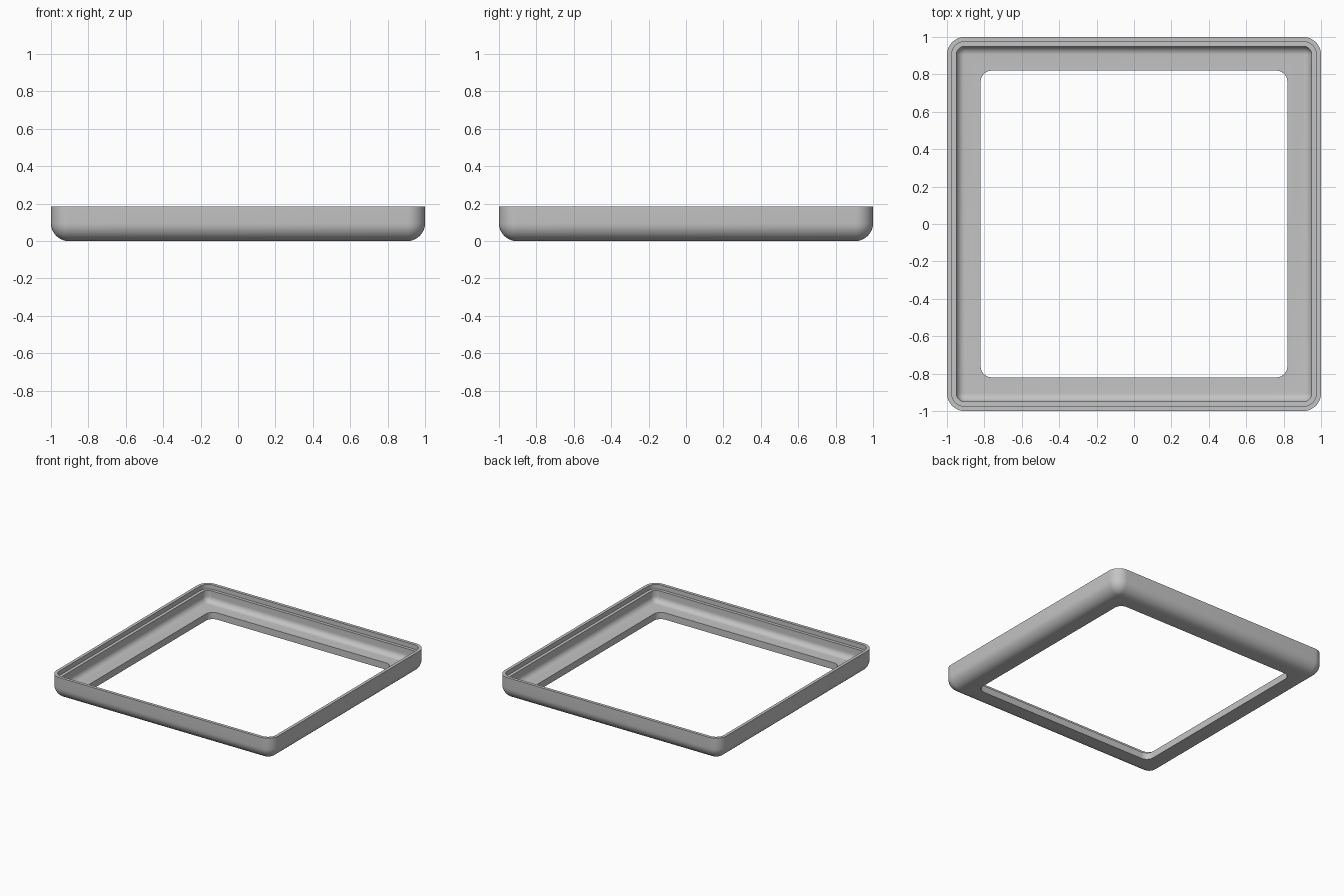
import bpy
import bmesh
from math import sin, cos, pi, radians

cube = bpy.data.objects.get("Cube")
if cube:
    bpy.data.objects.remove(cube, do_unlink=True)

HEIGHT = 0.184
FLOOR = 0.055      # thickness of the bottom flange
WALL = 0.05        # thickness of the side wall
ROUND = 0.095      # outer corner and bottom edge radius
OPENING = 0.82     # half width of the window
STEPS = 10         # segments per rounded corner

grey = bpy.data.materials.new("plain grey")
grey.use_nodes = True
colour = (0.55, 0.55, 0.55, 1)
grey.diffuse_color = colour
grey.node_tree.nodes["Principled BSDF"].inputs["Base Color"].default_value = colour


def rounded_square(bm, half, radius, z):
    """Ring of vertices around a square with rounded corners."""
    ring = []
    centre = half - radius
    for corner, (sx, sy) in enumerate([(1, 1), (-1, 1), (-1, -1), (1, -1)]):
        for i in range(STEPS + 1):
            a = (corner + i / STEPS) * pi / 2
            ring.append(bm.verts.new((sx * centre + radius * cos(a),
                                      sy * centre + radius * sin(a), z)))
    return ring


def fillet(half, radius, base):
    """Quarter-round from a wall down to a floor, as (half, radius, z)."""
    result = []
    for i in range(STEPS + 1):
        a = i / STEPS * pi / 2
        r = radius * cos(a)
        result.append((half - radius + r, r, base + radius * (1 - sin(a))))
    return result


# Cross-section: rim, outer wall, underside, window edge, floor, inner wall, ledge
inner = 1 - WALL
lip = 1 - WALL / 2
ledge = HEIGHT - 0.037
profile = [(1, ROUND, HEIGHT)]
profile += fillet(1, ROUND, 0)
profile += [(OPENING, 0.06, 0), (OPENING, 0.06, FLOOR)]
profile += reversed(fillet(inner, ROUND - WALL, FLOOR))
profile += [(inner, ROUND - WALL, ledge),
            (lip, ROUND - WALL / 2, ledge),
            (lip, ROUND - WALL / 2, HEIGHT)]

# Bezel frame, lofted around the closed cross-section
bm = bmesh.new()
rings = [rounded_square(bm, *p) for p in profile]
for k, ring in enumerate(rings):
    following = rings[(k + 1) % len(rings)]
    for i in range(len(ring)):
        j = (i + 1) % len(ring)
        bm.faces.new((ring[i], following[i], following[j], ring[j]))
bmesh.ops.remove_doubles(bm, verts=bm.verts, dist=0.00005)
bmesh.ops.recalc_face_normals(bm, faces=bm.faces)

mesh = bpy.data.meshes.new("bezel_frame")
bm.to_mesh(mesh)
bm.free()
mesh.materials.append(grey)
frame = bpy.data.objects.new("bezel_frame", mesh)
bpy.context.collection.objects.link(frame)

bpy.ops.object.select_all(action='DESELECT')
frame.select_set(True)
bpy.context.view_layer.objects.active = frame
bpy.ops.object.shade_smooth_by_angle(angle=radians(35))
